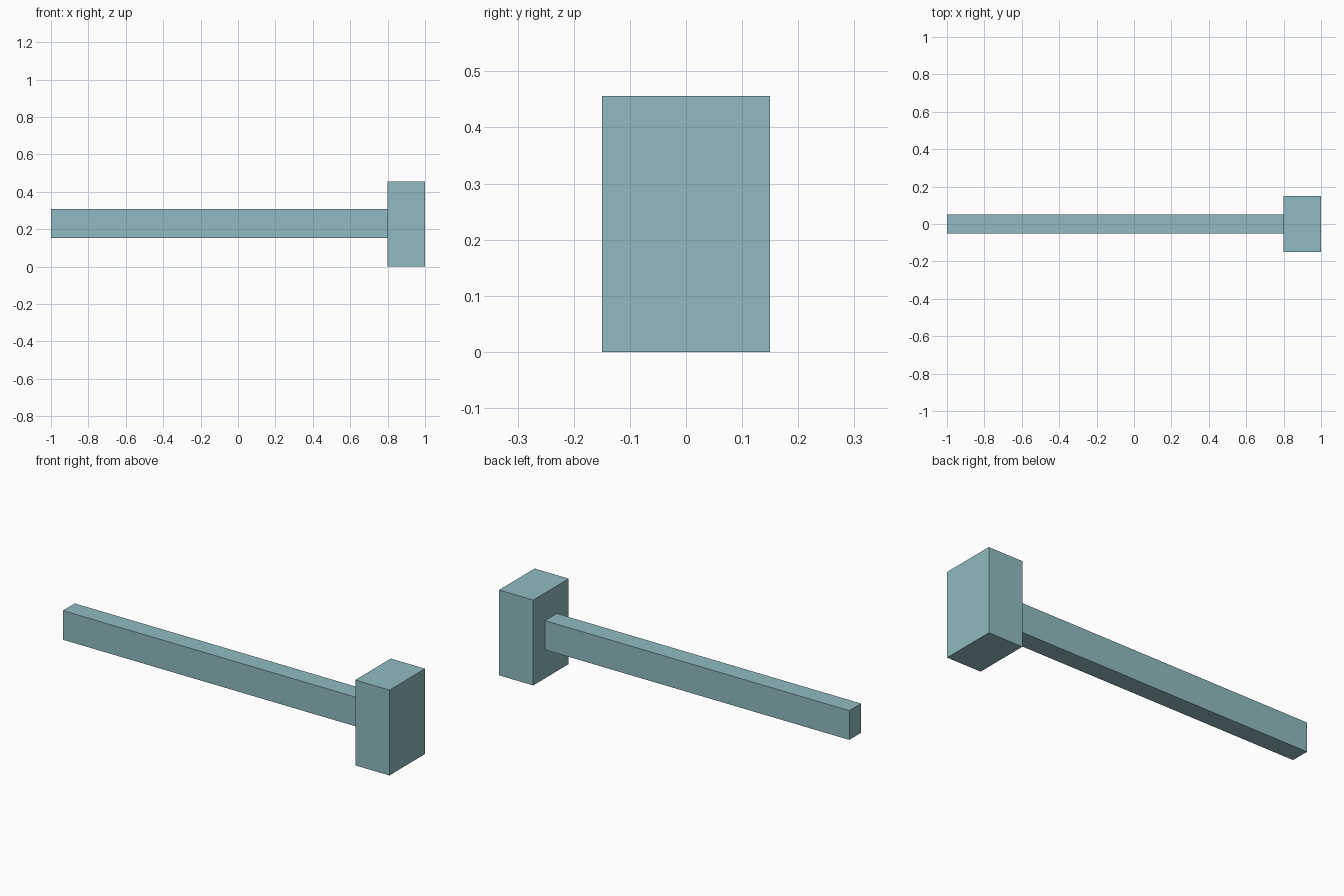
import bpy

if "Cube" in bpy.data.objects:
    bpy.data.objects.remove(bpy.data.objects["Cube"])

# Single flat colour
teal = bpy.data.materials.new("pale_teal")
teal.diffuse_color = (0.28, 0.50, 0.54, 1.0)
teal.use_nodes = True
teal.node_tree.nodes["Principled BSDF"].inputs["Base Color"].default_value = teal.diffuse_color


def box(name, low, high):
    """Axis-aligned box between two corners."""
    centre = [(a + b) / 2 for a, b in zip(low, high)]
    size = [b - a for a, b in zip(low, high)]
    bpy.ops.mesh.primitive_cube_add(size=1, location=centre)
    obj = bpy.context.object
    obj.name = name
    obj.scale = size
    bpy.ops.object.transform_apply(location=False, rotation=False, scale=True)
    obj.data.materials.append(teal)
    return obj


# Long handle, butting against the head
box("handle", (-1.0, -0.05, 0.152), (0.798, 0.05, 0.308))

# Upright block head
box("hammer_head", (0.798, -0.15, 0.0), (1.0, 0.15, 0.456))
